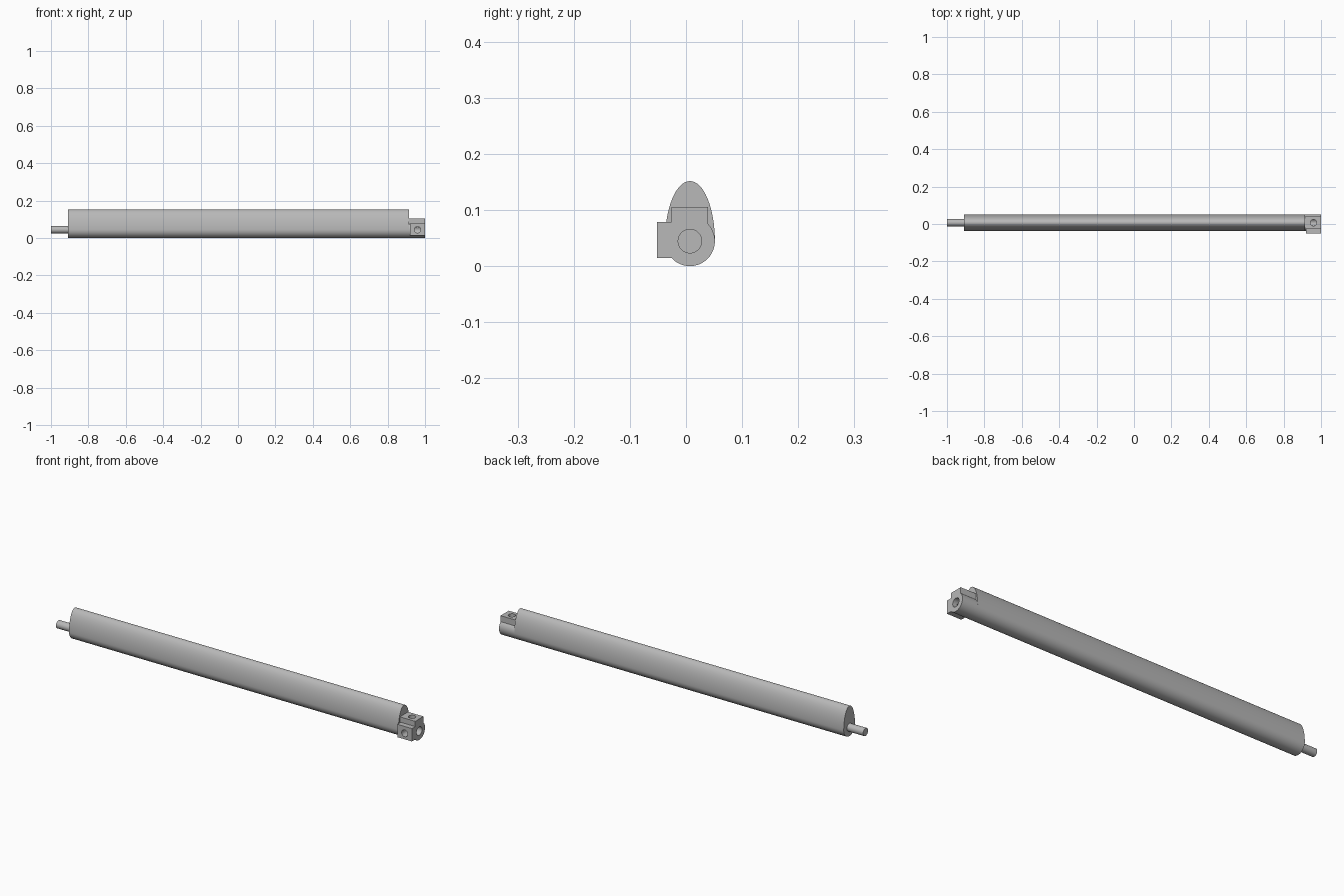
import bpy
import bmesh
import math
from mathutils import Matrix, Vector

if "Cube" in bpy.data.objects:
    bpy.data.objects.remove(bpy.data.objects["Cube"], do_unlink=True)

# Shared axis and radius of the shaft
CY, CZ, R = 0.007, 0.0445, 0.0445
HUB_X = 0.96

grey = bpy.data.materials.new("plain grey")
grey.use_nodes = True
colour = (0.48, 0.48, 0.48, 1)
grey.diffuse_color = colour
grey.node_tree.nodes["Principled BSDF"].inputs["Base Color"].default_value = colour


def finish(name, bm):
    bmesh.ops.recalc_face_normals(bm, faces=bm.faces)
    mesh = bpy.data.meshes.new(name)
    bm.to_mesh(mesh)
    bm.free()
    mesh.materials.append(grey)
    obj = bpy.data.objects.new(name, mesh)
    bpy.context.collection.objects.link(obj)
    return obj


def extrude_profile(name, points, x0, x1):
    """Extrude a y-z outline along x."""
    bm = bmesh.new()
    face = bm.faces.new([bm.verts.new((x0, y, z)) for y, z in points])
    new = bmesh.ops.extrude_face_region(bm, geom=[face])["geom"]
    verts = [v for v in new if isinstance(v, bmesh.types.BMVert)]
    bmesh.ops.translate(bm, verts=verts, vec=(x1 - x0, 0, 0))
    return finish(name, bm)


def oval(radius, top, n=64):
    """Outline that is round below the axis and stretched above it."""
    angles = [2 * math.pi * i / n for i in range(n)]
    return [(CY + radius * math.cos(a),
             CZ + (top if math.sin(a) > 0 else radius) * math.sin(a)) for a in angles]


def box(name, low, high):
    low, high = Vector(low), Vector(high)
    bm = bmesh.new()
    bmesh.ops.create_cube(bm, size=1, matrix=Matrix.Translation((low + high) / 2)
                          @ Matrix.Diagonal((*(high - low), 1)))
    return finish(name, bm)


def rod(name, start, end, radius):
    start, end = Vector(start), Vector(end)
    turn = (end - start).to_track_quat("Z", "Y").to_matrix().to_4x4()
    bm = bmesh.new()
    bmesh.ops.create_cone(bm, cap_ends=True, segments=40, radius1=radius, radius2=radius,
                          depth=(end - start).length,
                          matrix=Matrix.Translation((start + end) / 2) @ turn)
    return finish(name, bm)


def combine(target, tool, operation):
    bpy.context.view_layer.objects.active = target
    mod = target.modifiers.new(operation, "BOOLEAN")
    mod.operation, mod.object, mod.solver = operation, tool, "EXACT"
    bpy.ops.object.modifier_apply(modifier=mod.name)
    bpy.data.objects.remove(tool, do_unlink=True)


# Long teardrop shaft and end pin
shaft = extrude_profile("shaft", oval(R, 0.107), -0.91, 0.915)
pin = rod("end_pin", (-1, CY, CZ), (-0.9, CY, CZ), 0.0195)

# Round hub with a block on top and a block in front
hub = extrude_profile("hub", oval(R, R), 0.914, 1)
combine(hub, box("top_block", (0.914, CY - 0.0325, CZ), (1, CY + 0.0325, 0.105)), "UNION")
combine(hub, box("front_block", (0.92, -0.052, 0.0145), (1, CY, 0.079)), "UNION")

# Axial bore and two screw holes
combine(hub, rod("bore", (0.917, CY, CZ), (1.1, CY, CZ), 0.021), "DIFFERENCE")
combine(hub, rod("top_hole", (HUB_X, CY, CZ), (HUB_X, CY, 0.2), 0.017), "DIFFERENCE")
combine(hub, rod("front_hole", (HUB_X, CY, CZ), (HUB_X, -0.1, CZ), 0.017), "DIFFERENCE")

# Smooth round surfaces, keep edges sharp
bpy.ops.object.select_all(action="DESELECT")
for part in (shaft, pin, hub):
    part.select_set(True)
bpy.context.view_layer.objects.active = shaft
bpy.ops.object.shade_smooth_by_angle(angle=math.radians(30))
